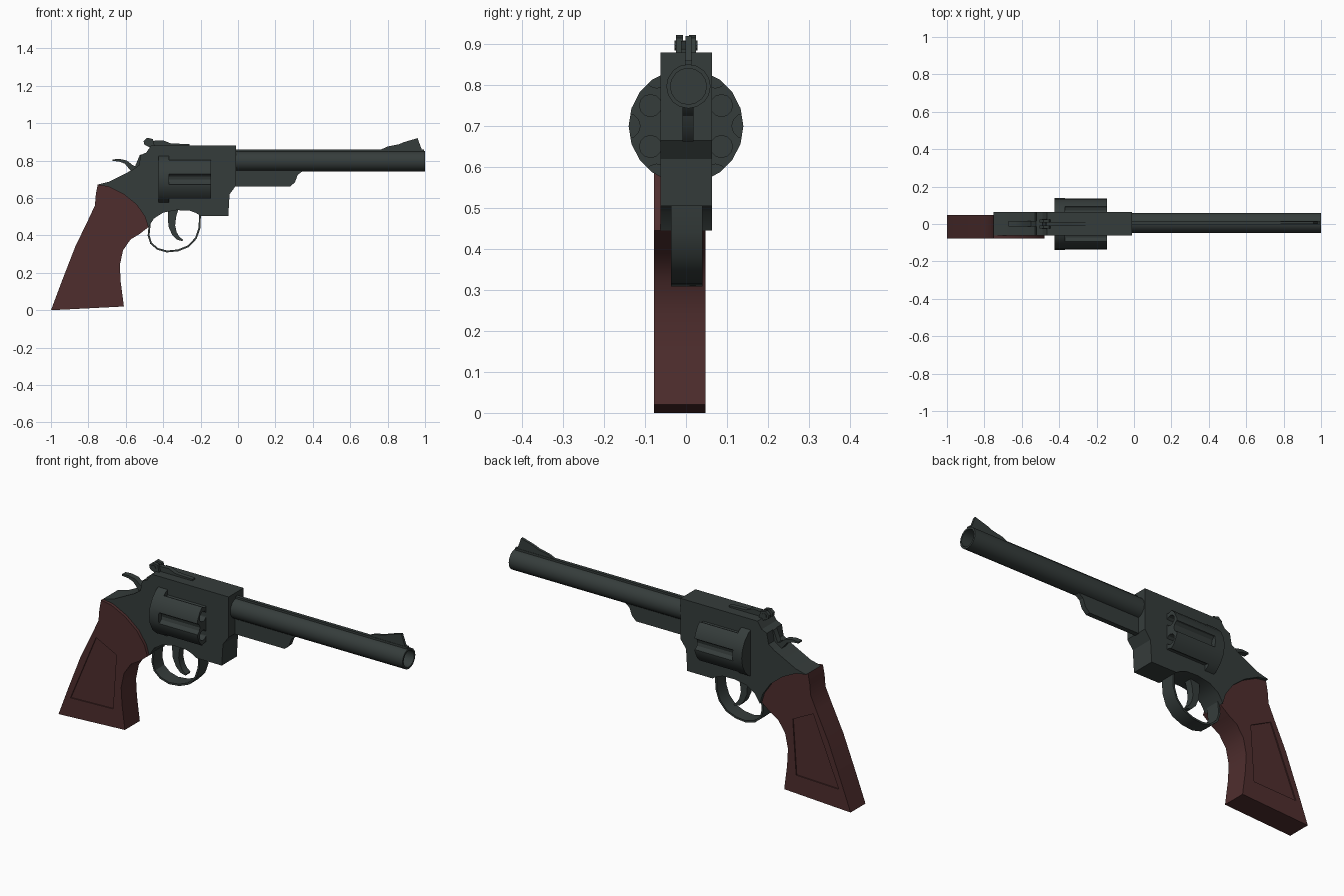
import bpy, bmesh, math
from mathutils import Vector

if "Cube" in bpy.data.objects:
    bpy.data.objects.remove(bpy.data.objects["Cube"])


def material(name, rgb, rough):
    m = bpy.data.materials.new(name)
    m.use_nodes = True
    m.diffuse_color = (*rgb, 1)
    shader = m.node_tree.nodes["Principled BSDF"]
    shader.inputs["Base Color"].default_value = (*rgb, 1)
    shader.inputs["Roughness"].default_value = rough
    return m


STEEL = material("dark_steel", (0.036, 0.046, 0.044), 0.5)
WOOD = material("red_brown_wood", (0.078, 0.027, 0.027), 0.6)
AXIS = 0.006      # sideways position of the barrel line
BORE_Z = 0.797    # barrel height
DRUM_Z = 0.70     # drum height


def finish(name, bm, mat, smooth=True):
    bmesh.ops.recalc_face_normals(bm, faces=bm.faces)
    mesh = bpy.data.meshes.new(name)
    bm.to_mesh(mesh)
    bm.free()
    mesh.materials.append(mat)
    ob = bpy.data.objects.new(name, mesh)
    bpy.context.collection.objects.link(ob)
    if smooth:
        shade(ob)
    return ob


def shade(ob):
    bpy.ops.object.select_all(action='DESELECT')
    ob.select_set(True)
    bpy.context.view_layer.objects.active = ob
    bpy.ops.object.shade_smooth_by_angle(angle=math.radians(28))


def plate(name, outline, y0, y1, mat=STEEL, smooth=True):
    """Side profile (x, z) extruded from y0 to y1."""
    bm = bmesh.new()
    face = bm.faces.new([bm.verts.new((x, y0, z)) for x, z in outline])
    out = bmesh.ops.extrude_face_region(bm, geom=[face])
    verts = [v for v in out["geom"] if isinstance(v, bmesh.types.BMVert)]
    bmesh.ops.translate(bm, verts=verts, vec=(0, y1 - y0, 0))
    return finish(name, bm, mat, smooth)


def strip(name, path, y0, y1):
    """Curved bar following (x, z, half thickness) points."""
    pts = [Vector(p[:2]) for p in path]
    left, right = [], []
    for i, p in enumerate(pts):
        d = (pts[min(i + 1, len(pts) - 1)] - pts[max(i - 1, 0)]).normalized()
        n = Vector((-d.y, d.x)) * path[i][2]
        left.append(p + n)
        right.append(p - n)
    return plate(name, left + right[::-1], y0, y1)


def lathe(name, profile, y, z, sides, mat=STEEL):
    """Profile (x, radius) turned around an axis along x."""
    bm = bmesh.new()
    rings = []
    for x, r in profile:
        rings.append([bm.verts.new((x, y + r * math.cos(a), z + r * math.sin(a)))
                      for a in (math.tau * k / sides for k in range(sides))])
    for a, b in zip(rings, rings[1:]):
        for k in range(sides):
            j = (k + 1) % sides
            bm.faces.new((a[k], a[j], b[j], b[k]))
    bm.faces.new(rings[0])
    bm.faces.new(rings[-1])
    return finish(name, bm, mat)


def carve(target, cutters):
    bpy.context.view_layer.objects.active = target
    for c in cutters:
        c.hide_render = True
        mod = target.modifiers.new("cut", 'BOOLEAN')
        mod.operation, mod.solver, mod.object = 'DIFFERENCE', 'EXACT', c
        bpy.ops.object.modifier_apply(modifier=mod.name)
        bpy.data.objects.remove(c)
    shade(target)


# Edge shared by frame and grip, from the back down to the guard
seam = [(-0.75, 0.672), (-0.69, 0.662), (-0.61, 0.622), (-0.54, 0.565),
        (-0.495, 0.50), (-0.478, 0.445)]

# Frame
plate("frame", [(-0.012, 0.88), (-0.012, 0.665), (-0.045, 0.62), (-0.052, 0.505),
                (-0.20, 0.505), (-0.225, 0.52), (-0.26, 0.533), (-0.33, 0.535),
                (-0.40, 0.522), (-0.45, 0.49)] + seam[::-1] +
      [(-0.69, 0.687), (-0.565, 0.75), (-0.53, 0.775), (-0.52, 0.83),
       (-0.49, 0.843), (-0.465, 0.88)], -0.062, 0.064)

# Grip with a sunken panel on each side
grip = plate("grip", seam + [(-0.53, 0.405), (-0.575, 0.378), (-0.615, 0.32),
                             (-0.632, 0.24), (-0.627, 0.15), (-0.61, 0.02),
                             (-1.0, 0.0), (-0.94, 0.16), (-0.87, 0.34),
                             (-0.80, 0.485), (-0.765, 0.56), (-0.76, 0.62)],
             -0.078, 0.047, WOOD)
panel = [(-0.78, 0.465), (-0.66, 0.405), (-0.68, 0.113), (-0.93, 0.105)]
carve(grip, [plate("panel_cutter", panel, y - 0.006, y + 0.006, WOOD, False)
             for y in (-0.078, 0.047)])

# Barrel with open bore, top rib and under lug
lathe("barrel", [(-0.03, 0.054), (1, 0.054), (1, 0.044), (0.5, 0.044)],
      AXIS, BORE_Z, 16)
plate("barrel_rib", [(-0.02, 0.84), (0.995, 0.84), (0.995, 0.86), (-0.02, 0.86)],
      AXIS - 0.009, AXIS + 0.009)
plate("under_lug", [(-0.03, 0.77), (0.36, 0.77), (0.345, 0.743), (0.32, 0.725),
                    (0.305, 0.685), (0.28, 0.662), (-0.03, 0.662)],
      AXIS - 0.014, AXIS + 0.012)

# Drum with flutes around the rim and chambers in the front face
drum = lathe("drum", [(-0.425, 0.14), (-0.145, 0.14)], 0, DRUM_Z, 20)
cutters = []
for k in range(6):
    a = math.radians(60 * k)
    cutters.append(lathe("flute_cutter", [(-0.37, 0.031), (-0.10, 0.031)],
                         0.143 * math.cos(a), DRUM_Z + 0.143 * math.sin(a), 12))
    a += math.radians(30)
    cutters.append(lathe("chamber_cutter", [(-0.26, 0.027), (-0.10, 0.027)],
                         0.1 * math.cos(a), DRUM_Z + 0.1 * math.sin(a), 12))
carve(drum, cutters)

# Trigger guard and trigger
guard = [(-0.203, 0.52), (-0.206, 0.44), (-0.225, 0.385), (-0.265, 0.342),
         (-0.32, 0.32), (-0.38, 0.314), (-0.43, 0.328), (-0.465, 0.358),
         (-0.478, 0.40), (-0.472, 0.46)]
strip("trigger_guard", [(x, z, 0.005) for x, z in guard], -0.037, 0.040)
strip("trigger", [(-0.345, 0.55, 0.028), (-0.353, 0.50, 0.022), (-0.354, 0.45, 0.018),
                  (-0.34, 0.41, 0.014), (-0.32, 0.385, 0.010), (-0.295, 0.373, 0.004)],
      -0.018, 0.020)

# Hammer
strip("hammer", [(-0.672, 0.802, 0.004), (-0.635, 0.802, 0.007), (-0.60, 0.792, 0.010),
                 (-0.572, 0.765, 0.014), (-0.545, 0.745, 0.022)], -0.014, 0.016)
plate("hammer_body", [(-0.585, 0.735), (-0.55, 0.77), (-0.525, 0.83), (-0.49, 0.84),
                      (-0.48, 0.74)], -0.014, 0.016)

# Front sight
plate("front_sight", [(0.755, 0.855), (0.80, 0.875), (0.86, 0.887), (0.885, 0.898),
                      (0.96, 0.92), (0.978, 0.87), (0.985, 0.855)],
      AXIS - 0.007, AXIS + 0.007)

# Rear sight: base leaf, two posts and an adjusting screw
plate("rear_sight_leaf", [(-0.47, 0.875), (-0.475, 0.905), (-0.40, 0.908),
                          (-0.36, 0.892), (-0.26, 0.888), (-0.26, 0.875)],
      -0.012, 0.012)
for side, y in (("right", -0.016), ("left", 0.016)):
    plate(side + "_rear_sight_post", [(-0.50, 0.885), (-0.505, 0.905), (-0.485, 0.922),
                                      (-0.455, 0.915), (-0.445, 0.875), (-0.47, 0.87)],
          y - 0.009, y + 0.009)
ring = [(-0.478 + 0.013 * math.cos(a), 0.897 + 0.013 * math.sin(a))
        for a in (math.tau * k / 10 for k in range(10))]
plate("rear_sight_screw", ring, -0.028, 0.028)
